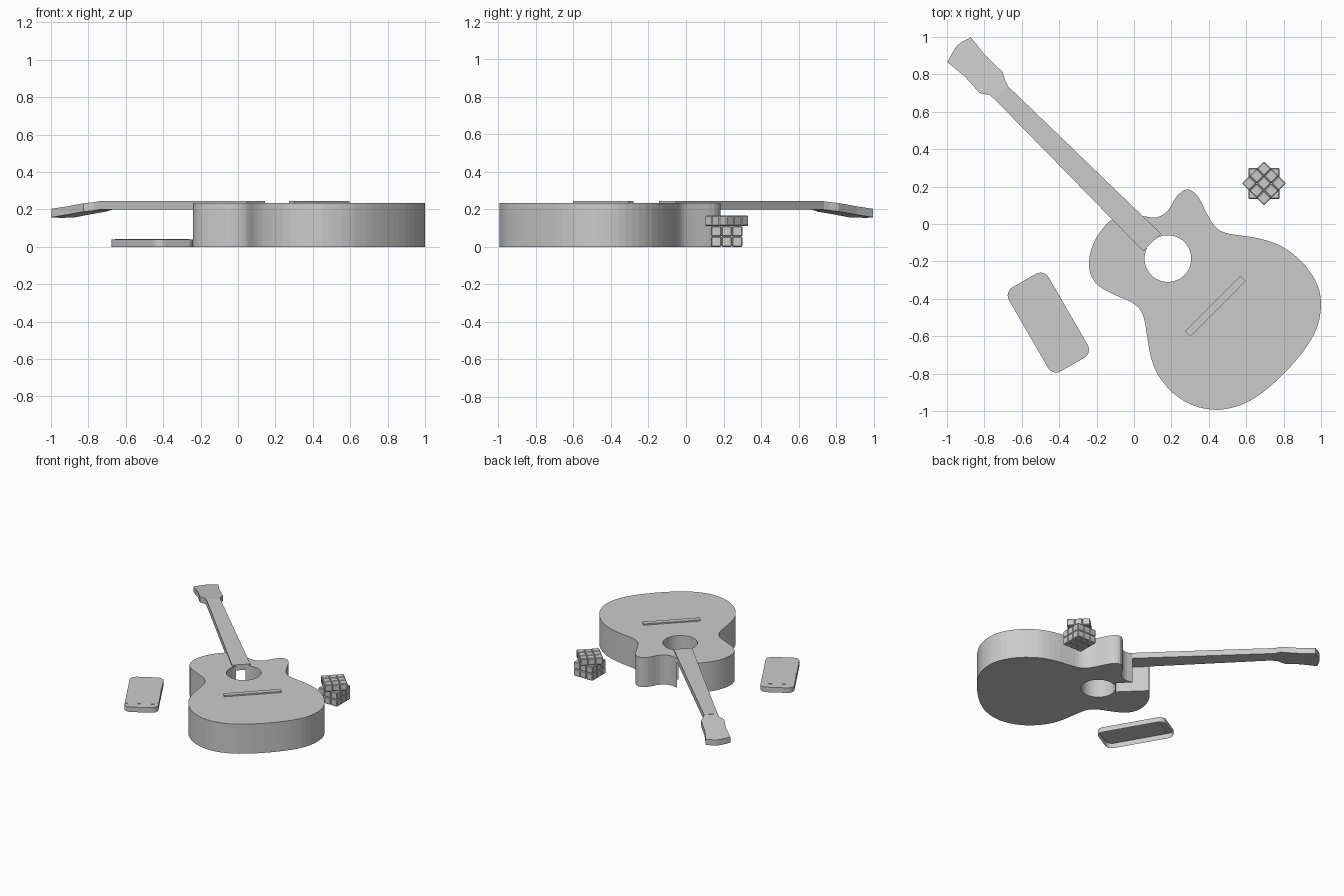
import bpy, bmesh
from math import sin, cos, radians, pi
from mathutils import Vector, Matrix

if "Cube" in bpy.data.objects:
    bpy.data.objects.remove(bpy.data.objects["Cube"])


def prism(name, pts, z0, z1, bottom=True, drop=None):
    """Extrude a flat outline between two heights; drop(p) lowers points."""
    bm = bmesh.new()
    drop = drop or (lambda p: 0.0)
    lo = [bm.verts.new((p[0], p[1], z0 - drop(p))) for p in pts]
    hi = [bm.verts.new((p[0], p[1], z1 - drop(p))) for p in pts]
    n = len(pts)
    for i in range(n):
        j = (i + 1) % n
        bm.faces.new((lo[i], lo[j], hi[j], hi[i]))
    caps = [bm.faces.new(hi)]
    if bottom:
        caps.append(bm.faces.new(lo[::-1]))
    bmesh.ops.recalc_face_normals(bm, faces=bm.faces[:])
    bmesh.ops.triangulate(bm, faces=caps)
    if not bottom and sum(f.normal.z for f in bm.faces) < 0:
        bmesh.ops.reverse_faces(bm, faces=bm.faces[:])
    me = bpy.data.meshes.new(name)
    bm.to_mesh(me)
    bm.free()
    ob = bpy.data.objects.new(name, me)
    bpy.context.collection.objects.link(ob)
    return ob


def spline(pts, steps):
    """Open Catmull-Rom curve through the points."""
    p = [Vector(q) for q in pts]
    p = [2 * p[0] - p[1]] + p + [2 * p[-1] - p[-2]]
    out = []
    for i in range(1, len(p) - 2):
        a, b, c, d = p[i - 1:i + 3]
        for k in range(steps):
            t = k / steps
            out.append(0.5 * (2 * b + (c - a) * t + (2 * a - 5 * b + 4 * c - d) * t * t
                              + (3 * b - a - 3 * c + d) * t ** 3))
    return out + [p[-2]]


def rounded_rect(cx, cy, w, l, r, angle, seg=6):
    pts = []
    rot = Matrix.Rotation(angle, 2)
    for k, (sx, sy) in enumerate(((1, 1), (-1, 1), (-1, -1), (1, -1))):
        for i in range(seg + 1):
            a = k * pi / 2 + i / seg * pi / 2
            v = Vector((sx * (w / 2 - r) + r * cos(a), sy * (l / 2 - r) + r * sin(a)))
            pts.append(Vector((cx, cy)) + rot @ v)
    return pts


# Guitar body: outer outline, neck slot and sound hole as one loop
outline = [(0.048, 0.042), (0.12, 0.035), (0.18, 0.07), (0.23, 0.15), (0.285, 0.185),
           (0.34, 0.15), (0.39, 0.055), (0.43, -0.01), (0.48, -0.045), (0.56, -0.06),
           (0.68, -0.08), (0.80, -0.125), (0.91, -0.215), (0.98, -0.325), (1.0, -0.43),
           (0.98, -0.55), (0.92, -0.66), (0.83, -0.77), (0.72, -0.875), (0.62, -0.945),
           (0.52, -0.983), (0.42, -0.993), (0.31, -0.967), (0.21, -0.905), (0.13, -0.81),
           (0.09, -0.71), (0.07, -0.6), (0.055, -0.51), (0.03, -0.455), (-0.02, -0.415),
           (-0.1, -0.38), (-0.19, -0.33), (-0.235, -0.26), (-0.237, -0.17),
           (-0.205, -0.08), (-0.155, -0.01), (-0.118, 0.025)]
hole = []
for i in range(41):
    a = radians(135 + 16 + (360 - 32) * i / 40)
    hole.append((0.181 + 0.125 * cos(a), -0.185 + 0.125 * sin(a)))
prism("guitar_body", spline(outline, 3) + [(0.052, -0.141)] + hole + [(0.141, -0.056)],
      0, 0.235)

# Neck
prism("neck", [(-0.746, 0.668), (0.048, -0.144), (0.145, -0.052), (-0.673, 0.736)],
      0.2, 0.245)

# Headstock, leaning back from the nut
lean = lambda p: max(0.0, ((p[1] - p[0]) - 1.41) * 0.088)
tip = spline([(-0.872, 0.998), (-0.944, 0.955), (-0.998, 0.866)], 5)
head = [(-0.746, 0.668), (-0.673, 0.736), (-0.688, 0.765), (-0.703, 0.813),
        (-0.80, 0.908)] + tip + [(-0.906, 0.79), (-0.826, 0.70), (-0.773, 0.69)]
prism("headstock", head, 0.198, 0.243, drop=lean)

# Bridge
prism("bridge", rounded_rect(0.435, -0.44, 0.42, 0.04, 0.002, radians(45), 1), 0.23, 0.245)

# Phone: open-backed shell with a flush screen
prism("phone_case", rounded_rect(-0.458, -0.527, 0.245, 0.518, 0.05, radians(30)),
      0, 0.04, bottom=False)
prism("phone_screen", rounded_rect(-0.458, -0.527, 0.232, 0.40, 0.002, radians(30), 1),
      0.038, 0.041)

# Puzzle cube: three layers of small bevelled blocks, top layer turned
cell, centre = 0.0555, Vector((0.695, 0.217, 0))
for layer in range(3):
    bm = bmesh.new()
    turn = Matrix.Rotation(radians(45 if layer == 2 else 0), 4, 'Z')
    for i in (-1, 0, 1):
        for j in (-1, 0, 1):
            pos = Matrix.Translation((i * cell, j * cell, (layer + 0.5) * cell))
            bmesh.ops.create_cube(bm, size=cell, matrix=turn @ pos)
    bmesh.ops.bevel(bm, geom=bm.edges[:], offset=0.005, segments=1, affect='EDGES')
    me = bpy.data.meshes.new("puzzle_cube_layer")
    bm.to_mesh(me)
    bm.free()
    ob = bpy.data.objects.new("puzzle_cube_layer_%d" % (layer + 1), me)
    ob.location = centre
    bpy.context.collection.objects.link(ob)
